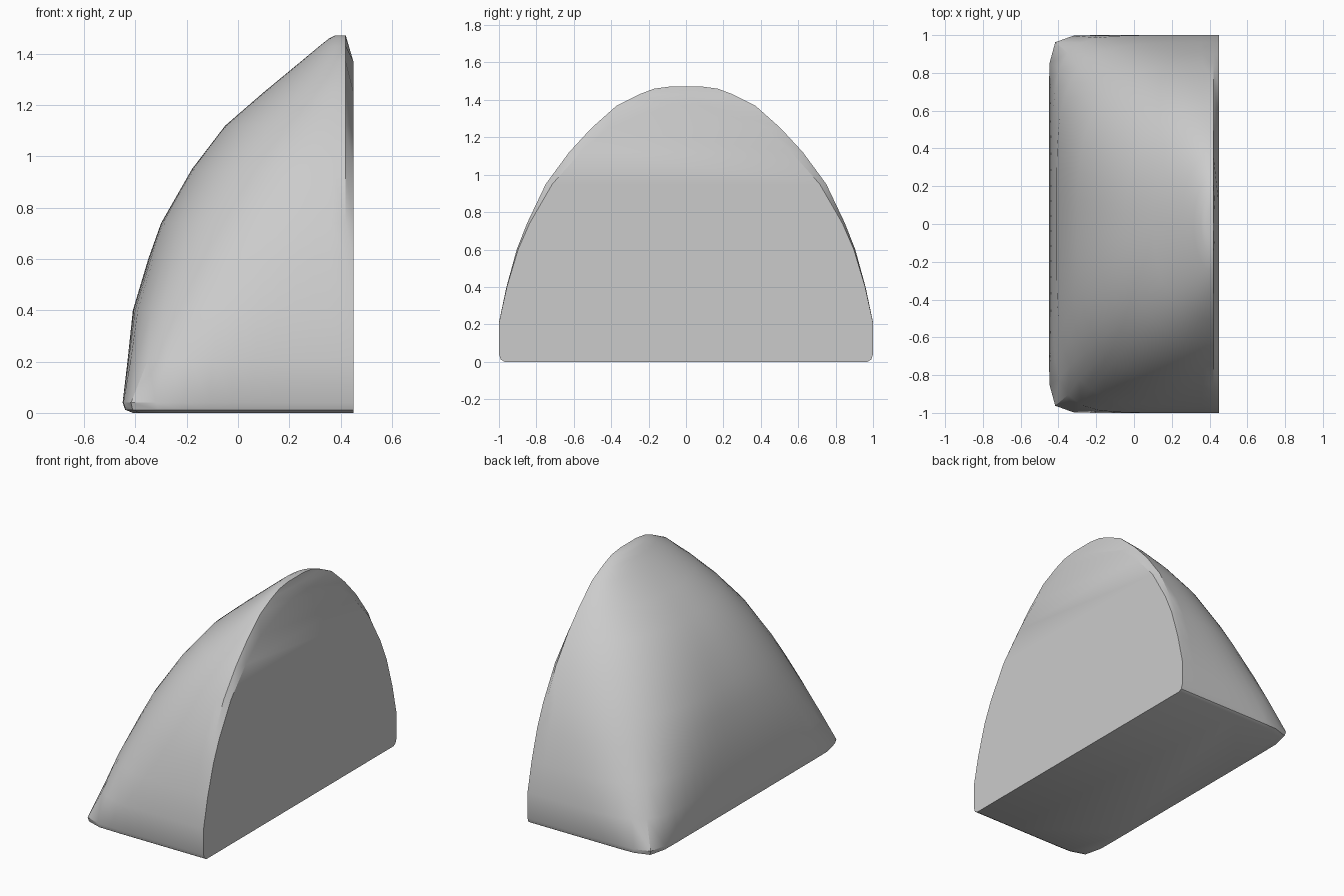
import bpy, bmesh, math

cube = bpy.data.objects.get("Cube")
if cube:
    bpy.data.objects.remove(cube)

# Level profile: height, half width, outermost x of the curved side, corner squareness
LEVELS = [
    (0.0, 0.97, -0.41, 20), (0.012, 0.99, -0.44, 20), (0.04, 1.0, -0.45, 18),
    (0.21, 1.0, -0.43, 7), (0.4, 0.96, -0.41, 4.5), (0.6, 0.905, -0.35, 3.5),
    (0.74, 0.85, -0.30, 3.1), (0.95, 0.75, -0.18, 2.7), (1.12, 0.625, -0.05, 2.4),
    (1.25, 0.505, 0.1, 2.2), (1.37, 0.37, 0.245, 2), (1.43, 0.25, 0.317, 2),
    (1.46, 0.17, 0.355, 2), (1.472, 0.08, 0.38, 2),
]
RIM_X, BACK_X, FLAT_TOP, TOP = 0.42, 0.45, 1.37, 1.472
SEGMENTS = 40


def half_width(z):
    for (z0, w0, *_), (z1, w1, *_) in zip(LEVELS, LEVELS[1:]):
        if z <= z1:
            return w0 + (w1 - w0) * (z - z0) / (z1 - z0)
    return 0.0


def level_ring(z, width, x_min, power):
    """Half superellipse for the curved side, closed by the flat face."""
    points = []
    for i in range(SEGMENTS + 1):
        a = math.pi * (i / SEGMENTS - 0.5)
        c, s = abs(math.cos(a)), math.sin(a)
        r = (c ** power + abs(s) ** power) ** (-1 / power)
        points.append((RIM_X - (RIM_X - x_min) * r * c, width * r * s, z))
    # The rim's bevel grows towards the top
    flat = half_width(z + 0.1 * (z / FLAT_TOP) ** 2)
    x = BACK_X - (BACK_X - RIM_X) * max(0, (z - FLAT_TOP) / (TOP - FLAT_TOP))
    return [(x, -flat, z)] + points + [(x, flat, z)]


# Body lofted through the levels
bm = bmesh.new()
rings = [[bm.verts.new(p) for p in level_ring(*level)] for level in LEVELS]
for low, high in zip(rings, rings[1:]):
    for i in range(len(low)):
        j = (i + 1) % len(low)
        bm.faces.new((low[i], low[j], high[j], high[i]))
bm.faces.new(rings[0])
bm.faces.new(rings[-1])
bmesh.ops.remove_doubles(bm, verts=bm.verts, dist=0.0005)
bmesh.ops.recalc_face_normals(bm, faces=bm.faces)
mesh = bpy.data.meshes.new("wedge_body")
bm.to_mesh(mesh)
bm.free()
body = bpy.data.objects.new("wedge_body", mesh)
bpy.context.collection.objects.link(body)

# Plain grey surface
grey = bpy.data.materials.new("light_grey")
grey.use_nodes = True
colour = (0.6, 0.6, 0.6, 1)
grey.diffuse_color = colour
grey.node_tree.nodes["Principled BSDF"].inputs["Base Color"].default_value = colour
mesh.materials.append(grey)

bpy.context.view_layer.objects.active = body
body.select_set(True)
bpy.ops.object.shade_smooth_by_angle(angle=math.radians(35))
